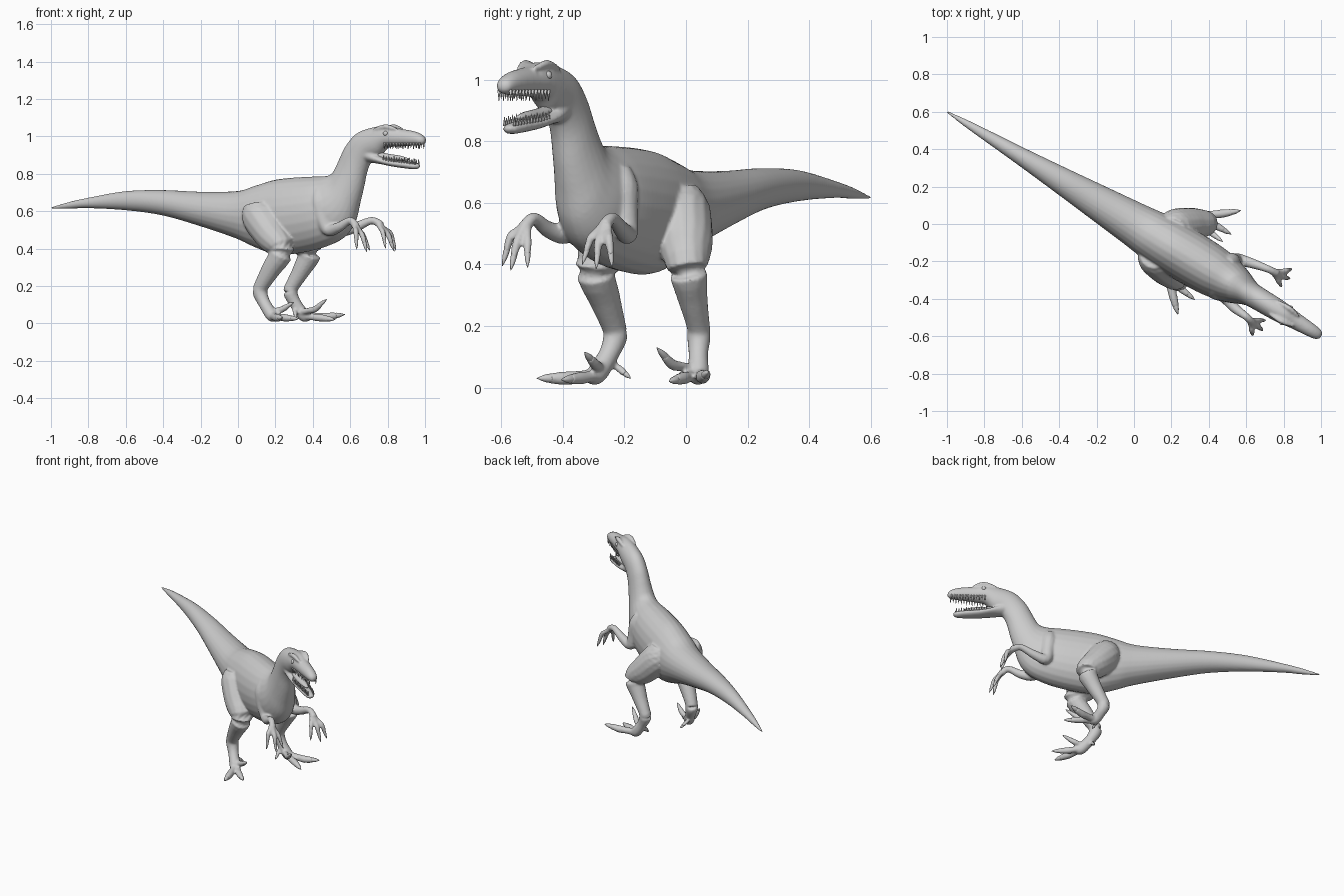
import bpy, bmesh, math
from mathutils import Vector

# The body axis runs diagonally: u forward, v to the animal's left
FWD = Vector((0.8575, -0.5145, 0))
SIDE = Vector((0.5145, 0.8575, 0))
UP = Vector((0, 0, 1))


def place(u, v, z):
    return FWD * u + SIDE * v + UP * z


def spline(pts, n):
    """Catmull-Rom resampling of tuples of any length."""
    out = []
    for i in range(len(pts) - 1):
        a, b, c, d = (pts[max(i - 1, 0)], pts[i], pts[i + 1], pts[min(i + 2, len(pts) - 1)])
        for k in range(n):
            t = k / n
            out.append([0.5 * (2 * q + (r - p) * t + (2 * p - 5 * q + 4 * r - s) * t * t
                               + (3 * q - p - 3 * r + s) * t ** 3)
                        for p, q, r, s in zip(a, b, c, d)])
    return out + [list(pts[-1])]


def skin(bm, rings):
    """Closed surface through a list of rings of points."""
    rows = [[bm.verts.new(p) for p in ring] for ring in rings]
    n = len(rows[0])
    faces = [bm.faces.new(rows[0][::-1]), bm.faces.new(rows[-1])]
    for a, b in zip(rows, rows[1:]):
        for i in range(n):
            j = (i + 1) % n
            faces.append(bm.faces.new((a[i], a[j], b[j], b[i])))
    bmesh.ops.recalc_face_normals(bm, faces=faces)


def loft(bm, stations, n=5, sides=24):
    """Stations: top u, top z, bottom u, bottom z, half width."""
    rings = []
    for tu, tz, bu, bz, w in spline(stations, n):
        mid = place((tu + bu) / 2, 0, (tz + bz) / 2)
        half = place((tu - bu) / 2, 0, (tz - bz) / 2)
        rings.append([mid + half * math.cos(a) + SIDE * (max(w, 0.003) * math.sin(a))
                      for a in (2 * math.pi * i / sides for i in range(sides))])
    skin(bm, rings)


def tube(bm, pts, n=4, sides=14):
    """Round limb through points x, y, z, radius."""
    path = spline(pts, n)
    rings = []
    for i, p in enumerate(path):
        d = Vector(path[min(i + 1, len(path) - 1)][:3]) - Vector(path[max(i - 1, 0)][:3])
        q = d.to_track_quat('Z', 'Y')
        r = max(p[3], 0.0008)
        rings.append([Vector(p[:3]) + q @ Vector((r * math.cos(a), r * math.sin(a), 0))
                      for a in (2 * math.pi * k / sides for k in range(sides))])
    skin(bm, rings)


def finish(name, bm, mat):
    me = bpy.data.meshes.new(name)
    bm.to_mesh(me)
    bm.free()
    me.materials.append(mat)
    me.shade_smooth()
    ob = bpy.data.objects.new(name, me)
    bpy.context.collection.objects.link(ob)
    return ob


grey = bpy.data.materials.new("clay grey")
grey.diffuse_color = (0.6, 0.6, 0.6, 1)

body, claws, teeth = bmesh.new(), bmesh.new(), bmesh.new()

# Tail, torso, neck and upper head
loft(body, [
    (-1.166, .622, -1.166, .612, .005), (-1.05, .650, -1.05, .613, .019),
    (-.933, .672, -.933, .616, .029), (-.70, .707, -.70, .605, .048),
    (-.467, .713, -.467, .577, .070), (-.233, .704, -.233, .520, .094),
    (0, .708, 0, .452, .118), (.117, .738, .117, .405, .132),
    (.233, .768, .24, .368, .140), (.35, .780, .38, .375, .142),
    (.467, .785, .53, .405, .135), (.55, .788, .65, .455, .115),
    (.595, .805, .715, .53, .095), (.622, .845, .748, .63, .080),
    (.647, .895, .775, .72, .070), (.682, .955, .80, .815, .064),
    (.746, 1.017, .835, .872, .062), (.84, 1.048, .89, .900, .060),
    (.935, 1.058, .935, .938, .056), (1.003, 1.043, 1.003, .946, .046),
    (1.10, 1.027, 1.10, .950, .037), (1.15, 1.007, 1.15, .955, .028),
    (1.167, .988, 1.167, .968, .012)])

# Lower jaw
loft(body, [
    (.79, .955, .80, .862, .050), (.875, .905, .89, .852, .052),
    (.968, .878, .968, .838, .044), (1.06, .866, 1.06, .827, .036),
    (1.11, .858, 1.11, .824, .027), (1.132, .848, 1.132, .834, .012)])

# Brow ridges
for s in (-1, 1):
    tube(body, [(*place(u, s * v, z), r) for u, v, z, r in
                ((.87, .040, 1.035, .008), (.945, .040, 1.052, .014), (1.01, .030, 1.036, .007))])

# Legs: hip to ball of the foot
tube(body, [(.20, -.04, .63, .08), (.22, -.02, .57, .10), (.31, -.002, .47, .09),
            (.385, .005, .39, .067), (.342, .022, .29, .049), (.29, .04, .20, .038),
            (.28, .042, .165, .039), (.305, .04, .11, .032), (.35, .04, .045, .034),
            (.38, .035, .035, .024)])
tube(body, [(.11, -.16, .63, .08), (.12, -.18, .57, .10), (.18, -.245, .47, .09),
            (.235, -.295, .39, .067), (.177, -.265, .29, .052), (.125, -.235, .20, .040),
            (.118, -.23, .165, .040), (.14, -.25, .11, .033), (.18, -.29, .045, .034),
            (.195, -.315, .035, .024)])

# Arms: shoulder to knuckles
tube(body, [(.50, -.215, .71, .035), (.515, -.205, .65, .050), (.53, -.20, .57, .044),
            (.555, -.19, .50, .034), (.63, -.21, .515, .027), (.715, -.24, .55, .020),
            (.765, -.265, .525, .022)])
tube(body, [(.435, -.335, .71, .035), (.435, -.35, .65, .050), (.45, -.365, .57, .044),
            (.485, -.39, .50, .034), (.54, -.45, .515, .027), (.60, -.495, .55, .020),
            (.63, -.525, .52, .022)])


def digit(base, mid, tip, r):
    """Finger or toe with a pointed claw."""
    b, m, t = Vector(base), Vector(mid), Vector(tip)
    k = m.lerp(t, 0.55)
    tube(body, [(*b, r), (*b.lerp(m, .5), r * .9), (*m, r), (*k, r * .75)], 4, 10)
    tube(claws, [(*m.lerp(t, .4), r * .7), (*m.lerp(t, .7), r * .55), (*t, .001)], 3, 8)


# Toes: two walking toes, raised sickle toe, rear toe
digit((.35, .045, .04), (.47, .055, .035), (.572, .072, .048), .023)
digit((.35, .03, .04), (.44, -.01, .03), (.52, -.055, .02), .021)
digit((.34, .02, .06), (.41, -.045, .075), (.475, -.095, .13), .018)
digit((.30, .03, .08), (.305, .0, .055), (.31, -.035, .025), .013)
digit((.18, -.29, .04), (.21, -.39, .03), (.235, -.485, .03), .023)
digit((.185, -.28, .04), (.25, -.345, .03), (.325, -.405, .025), .021)
digit((.17, -.27, .06), (.235, -.295, .075), (.30, -.33, .115), .018)
digit((.14, -.24, .08), (.155, -.21, .055), (.17, -.18, .03), .013)

# Fingers
digit((.755, -.255, .53), (.815, -.25, .48), (.845, -.24, .39), .015)
digit((.76, -.265, .53), (.805, -.285, .47), (.835, -.292, .385), .015)
digit((.75, -.27, .53), (.775, -.31, .485), (.79, -.337, .40), .014)
digit((.625, -.515, .53), (.67, -.515, .47), (.705, -.515, .39), .014)
digit((.63, -.525, .53), (.665, -.55, .47), (.69, -.57, .38), .015)
digit((.62, -.525, .53), (.63, -.57, .49), (.635, -.597, .395), .015)

# Fuse the skin into one smooth surface
skin_ob = finish("body", body, grey)
rm = skin_ob.modifiers.new("fuse", 'REMESH')
rm.mode = 'VOXEL'
rm.voxel_size = 0.007
rm.use_smooth_shade = True
sm = skin_ob.modifiers.new("soften", 'SMOOTH')
sm.factor = 0.5
sm.iterations = 4

finish("claws", claws, grey)

# Teeth rows along both jaws
for s in (-1, 1):
    for i in range(13):
        t = i / 12
        u, v = .94 + .205 * t, s * (.043 - .021 * t)
        tube(teeth, [(*place(u, v, .968), .006), (*place(u, v, .932 + .006 * (i % 2)), .001)], 1, 6)
        u, v = .93 + .185 * t, s * (.038 - .019 * t)
        z = .876 - .020 * t
        tube(teeth, [(*place(u, v, z - .006), .006),
                     (*place(u, v, z + .024 - .005 * (i % 2)), .001)], 1, 6)
finish("teeth", teeth, grey)

# Tongue
tongue = bmesh.new()
loft(tongue, [(.85, .925, .85, .89, .025), (.93, .908, .93, .87, .026),
              (1.01, .897, 1.01, .868, .021), (1.06, .884, 1.06, .872, .010)], 4, 12)
finish("tongue", tongue, grey)

# Eyes
eyes = bmesh.new()
for s in (-1, 1):
    ball = bmesh.ops.create_uvsphere(eyes, u_segments=16, v_segments=10, radius=.014)
    bmesh.ops.translate(eyes, verts=ball["verts"], vec=place(.948, s * .045, 1.015))
finish("eyes", eyes, grey)
